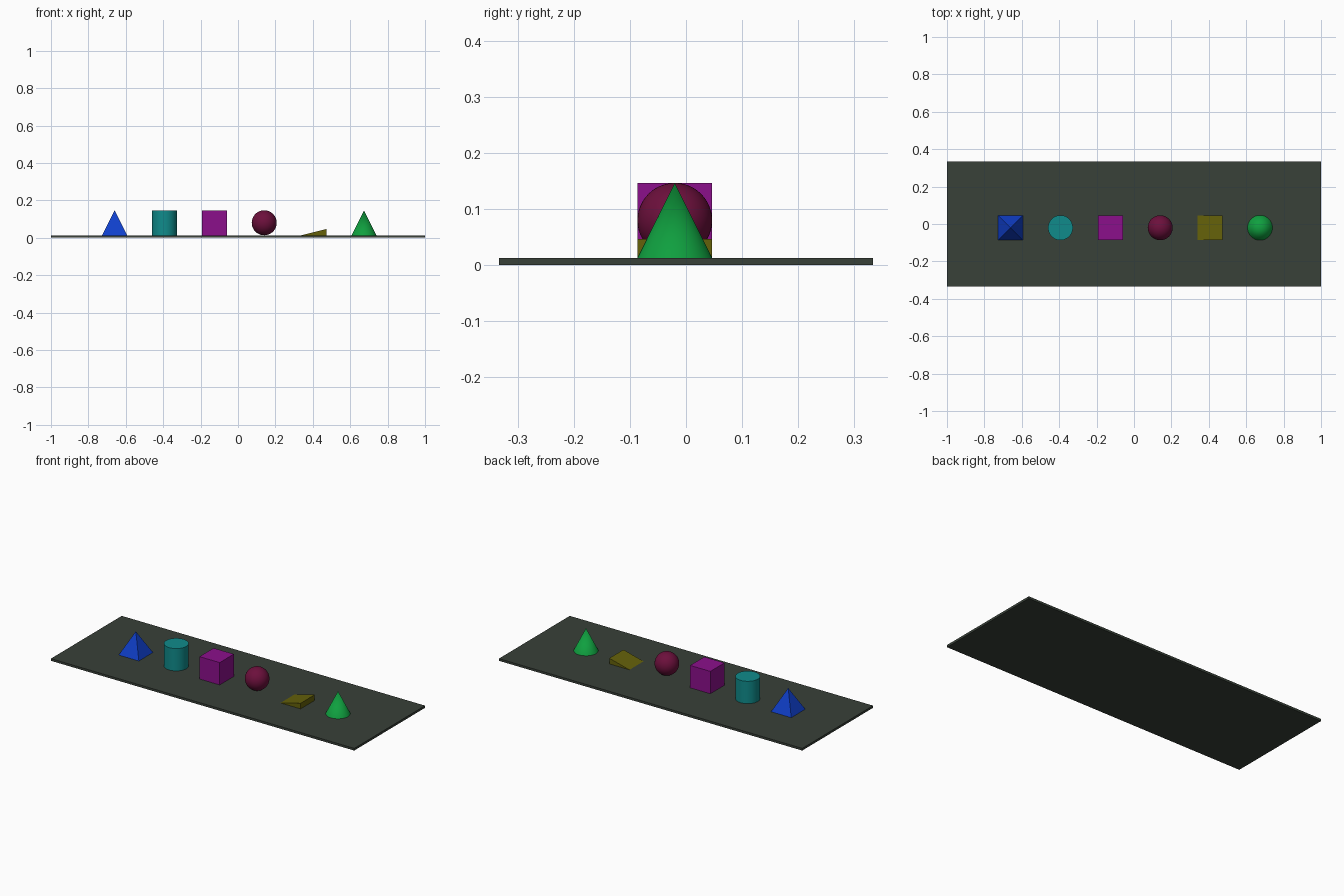
import bpy, bmesh, math
from mathutils import Matrix

if "Cube" in bpy.data.objects:
    bpy.data.objects.remove(bpy.data.objects["Cube"])

SIZE = 0.1333          # width of every solid
HALF = SIZE / 2
TOP = 0.0133           # top of the board
ROW_Y = -0.02
MID_Z = TOP + HALF


def finish(name, bm, location, color, smooth=False):
    bmesh.ops.recalc_face_normals(bm, faces=bm.faces)
    mesh = bpy.data.meshes.new(name)
    bm.to_mesh(mesh)
    bm.free()
    obj = bpy.data.objects.new(name, mesh)
    obj.location = location
    bpy.context.collection.objects.link(obj)
    mat = bpy.data.materials.new(name + "_color")
    mat.diffuse_color = (*color, 1)
    mat.use_nodes = True
    mat.node_tree.nodes["Principled BSDF"].inputs["Base Color"].default_value = mat.diffuse_color
    mesh.materials.append(mat)
    if smooth:
        bpy.ops.object.select_all(action='DESELECT')
        obj.select_set(True)
        bpy.context.view_layer.objects.active = obj
        bpy.ops.object.shade_smooth_by_angle(angle=math.radians(35))
    return obj


def box(name, size, location, color):
    bm = bmesh.new()
    bmesh.ops.create_cube(bm, size=1, matrix=Matrix.Diagonal((*size, 1)))
    finish(name, bm, location, color)


def tapered(name, sides, r_bottom, r_top, x, color, turn=0, smooth=True):
    bm = bmesh.new()
    bmesh.ops.create_cone(bm, cap_ends=True, segments=sides, radius1=r_bottom,
                          radius2=r_top, depth=SIZE, matrix=Matrix.Rotation(turn, 4, 'Z'))
    bmesh.ops.remove_doubles(bm, verts=bm.verts, dist=1e-5)
    finish(name, bm, (x, ROW_Y, MID_Z), color, smooth)


def slot(i):
    return -0.66 + i * 0.2667


# Board
box("base_board", (2, 0.6667, TOP), (0, 0, TOP / 2), (0.04, 0.052, 0.04))

# Row of solids, left to right
tapered("pyramid", 4, HALF * math.sqrt(2), 0, slot(0), (0.005, 0.05, 0.6),
        turn=math.pi / 4, smooth=False)
tapered("cylinder", 48, HALF, HALF, slot(1), (0.005, 0.26, 0.26))
box("cube", (SIZE,) * 3, (slot(2), ROW_Y, MID_Z), (0.26, 0.005, 0.26))

bm = bmesh.new()
bmesh.ops.create_uvsphere(bm, u_segments=48, v_segments=24, radius=HALF)
finish("ball", bm, (slot(3), ROW_Y, MID_Z), (0.15, 0.005, 0.045), smooth=True)

# Low wedge rising towards the right
bm = bmesh.new()
profile = [(-HALF, 0), (HALF, 0), (HALF, 0.0335)]
side = bm.faces.new([bm.verts.new((x, -HALF, z)) for x, z in profile])
ext = bmesh.ops.extrude_face_region(bm, geom=[side], use_keep_orig=True)
bmesh.ops.translate(bm, vec=(0, SIZE, 0),
                    verts=[g for g in ext["geom"] if isinstance(g, bmesh.types.BMVert)])
finish("wedge", bm, (slot(4), ROW_Y, TOP), (0.13, 0.12, 0.003))

tapered("cone", 48, HALF, 0, slot(5), (0.005, 0.35, 0.05))
